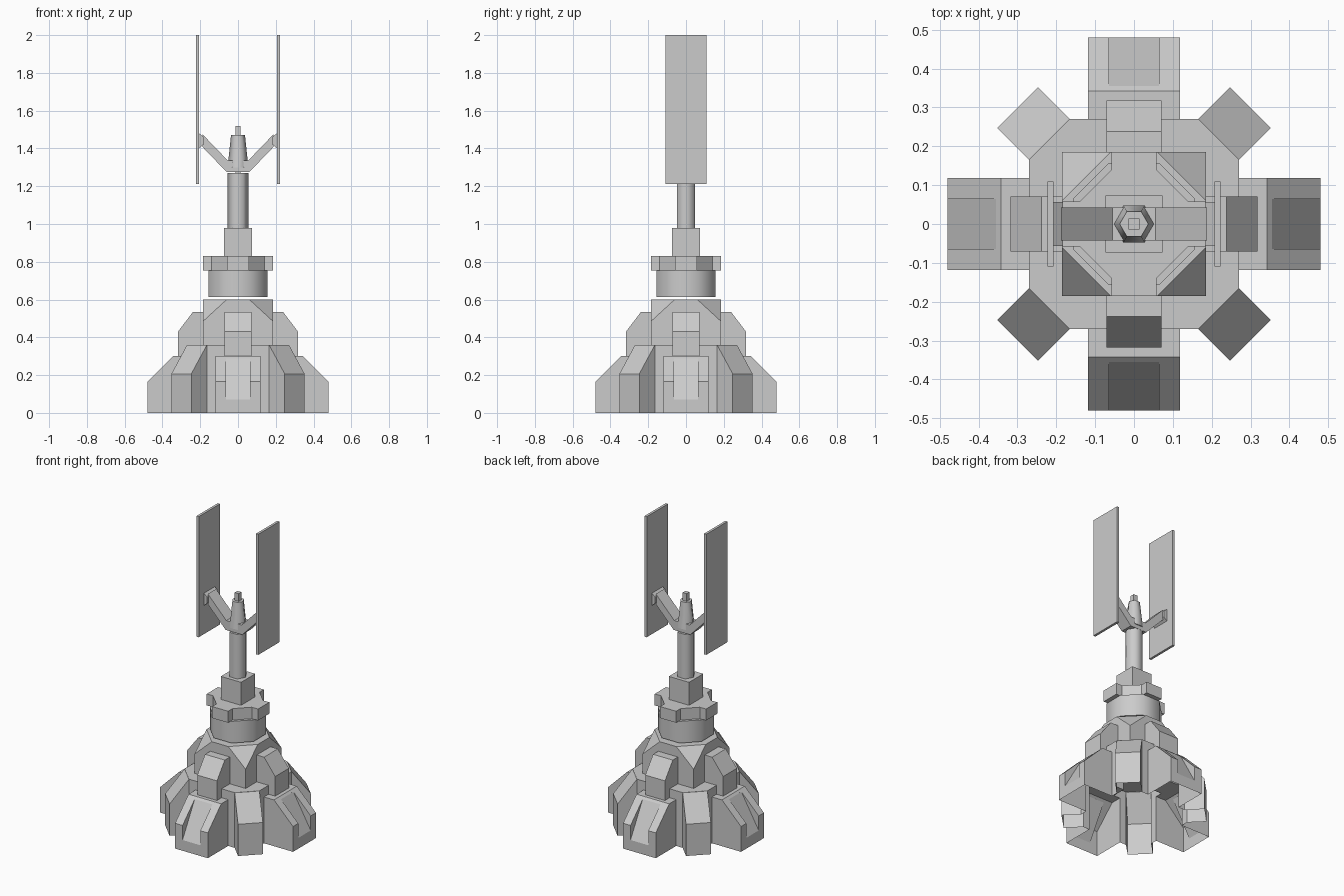
import bpy, bmesh
from math import pi, cos, sin
from mathutils import Matrix, Vector

if "Cube" in bpy.data.objects:
    bpy.data.objects.remove(bpy.data.objects["Cube"])


def finish(name, bm, smooth=None):
    bmesh.ops.recalc_face_normals(bm, faces=bm.faces[:])
    me = bpy.data.meshes.new(name)
    bm.to_mesh(me)
    bm.free()
    ob = bpy.data.objects.new(name, me)
    bpy.context.collection.objects.link(ob)
    if smooth:
        bpy.ops.object.select_all(action='DESELECT')
        ob.select_set(True)
        bpy.context.view_layer.objects.active = ob
        bpy.ops.object.shade_smooth_by_angle(angle=smooth)
    return ob


def extrude(name, pts, vec, turn=0.0):
    """Closed prism: polygon of 3D points swept along vec, turned about z."""
    bm = bmesh.new()
    f = bm.faces.new([bm.verts.new(p) for p in pts])
    r = bmesh.ops.extrude_face_region(bm, geom=[f], use_keep_orig=True)
    moved = [g for g in r['geom'] if isinstance(g, bmesh.types.BMVert)]
    bmesh.ops.translate(bm, verts=moved, vec=vec)
    bmesh.ops.rotate(bm, verts=bm.verts[:], matrix=Matrix.Rotation(turn, 3, 'Z'))
    return finish(name, bm)


def side_prism(name, profile, half, turn=0.0):
    return extrude(name, [(u, -half, z) for u, z in profile], (0, 2 * half, 0), turn)


def plan_prism(name, plan, z0, z1):
    return extrude(name, [(x, y, z0) for x, y in plan], (0, 0, z1 - z0))


def box(name, x0, x1, half_y, z0, z1):
    return side_prism(name, [(x0, z0), (x1, z0), (x1, z1), (x0, z1)], half_y)


def ngon_column(name, n, r0, r1, z0, z1, start, smooth=None):
    bm = bmesh.new()
    bmesh.ops.create_cone(bm, cap_ends=True, segments=n, radius1=r0, radius2=r1, depth=z1 - z0,
                          matrix=Matrix.Translation((0, 0, (z0 + z1) / 2)) @ Matrix.Rotation(start, 4, 'Z'))
    return finish(name, bm, smooth)


def fourfold(points):
    """Repeat the plan points of one quarter around z."""
    out = []
    for k in range(4):
        c, s = round(cos(k * pi / 2)), round(sin(k * pi / 2))
        out += [(c * x - s * y, s * x + c * y) for x, y in points]
    return out


def combine(target, other, op):
    m = target.modifiers.new(op, 'BOOLEAN')
    m.operation, m.object, m.solver = op, other, 'EXACT'
    dg = bpy.context.evaluated_depsgraph_get()
    me = bpy.data.meshes.new_from_object(target.evaluated_get(dg))
    target.modifiers.clear()
    target.data = me
    bpy.data.objects.remove(other)


# Base shell: core, four channelled feet, four corner buttresses
base = plan_prism("base_shell", fourfold([(.27, -.165), (.27, .165)]), -.05, .36)
foot = [(.2, -.06), (.48, -.06), (.48, .165), (.342, .302), (.2, .302)]
buttress = [(.2, -.07), (.424, -.07), (.424, .207), (.308, .359), (.2, .359)]
channel = [(.355, .289), (.48, .07), (.52, 0), (.52, .4), (.355, .4)]
for k in range(4):
    a = k * pi / 2
    combine(base, side_prism("foot", foot, .118, a), 'UNION')
    combine(base, side_prism("buttress", buttress, .0745, a + pi / 4), 'UNION')
    combine(base, side_prism("channel", channel, .064, a), 'DIFFERENCE')

# The shell is open underneath
bm = bmesh.new()
bm.from_mesh(base.data)
bmesh.ops.bisect_plane(bm, geom=bm.verts[:] + bm.edges[:] + bm.faces[:],
                       plane_co=(0, 0, 0), plane_no=(0, 0, 1), clear_inner=True)
bm.to_mesh(base.data)
bm.free()

# Upper blocks resting on the feet
block = [(.18, .302), (.318, .302), (.318, .43), (.238, .535), (.18, .535)]
for k in range(4):
    side_prism(f"upper_block_{k + 1}", block, .071, k * pi / 2)

# Cap with its four top corners cut off
bm = bmesh.new()
bmesh.ops.create_cube(bm, size=1, matrix=Matrix.Translation((0, 0, .48)) @ Matrix.Diagonal((.37, .37, .24, 1)))
for sx in (1, -1):
    for sy in (1, -1):
        a, b, c = Vector((sx * .06, sy * .185, .6)), Vector((sx * .185, sy * .06, .6)), Vector((sx * .185, sy * .185, .485))
        n = (b - a).cross(c - a)
        n *= 1 if n.z > 0 else -1
        r = bmesh.ops.bisect_plane(bm, geom=bm.verts[:] + bm.edges[:] + bm.faces[:],
                                   plane_co=a, plane_no=n, clear_outer=True)
        bmesh.ops.holes_fill(bm, edges=[e for e in bm.edges if e.is_boundary])
finish("cap", bm)

# Turning ring, notched collar and mast socket
ngon_column("ring", 8, .17, .17, .613, .755, pi / 8, smooth=pi / 3)
plan_prism("collar", fourfold([(.14, -.058), (.185, -.058), (.185, .058), (.14, .058)]), .755, .83)
box("mast_socket", -.073, .073, .073, .83, .98)

# Mast, tapered head and thin core rod
ngon_column("mast", 6, .055, .055, .98, 1.27, pi / 2, smooth=1.1)
ngon_column("mast_head", 6, .055, .037, 1.3, 1.47, pi / 2, smooth=1.1)
box("tip_rod", -.014, .014, .014, 1.25, 1.52)

# Bent bracket holding the two panels
right = [(.06, 1.275), (.188, 1.408), (.188, 1.475), (.055, 1.337)]
bracket = right + [(-x, z) for x, z in reversed(right)]
side_prism("bracket", bracket, .042)
pad = [(.183, 1.42), (.207, 1.4), (.207, 1.48), (.183, 1.462)]
for label, turn in (("right", 0), ("left", pi)):
    side_prism(f"{label}_pad", pad, .056, turn)
    panel = box(f"{label}_panel", .207, .223, .109, 1.213, 2.0)
    panel.rotation_euler.z = turn
